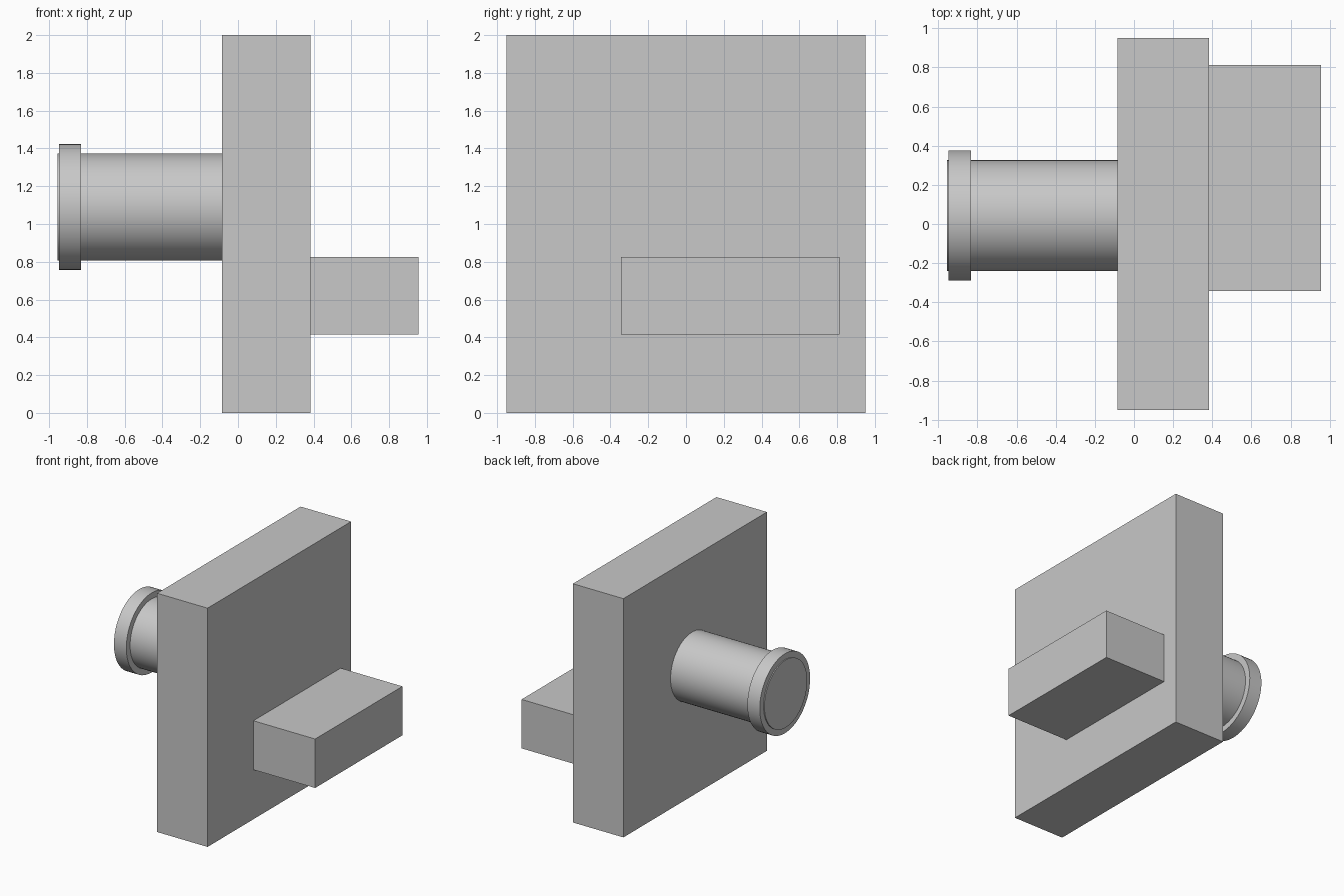
import bpy
import math
from mathutils import Vector

cube = bpy.data.objects.get("Cube")
if cube:
    bpy.data.objects.remove(cube, do_unlink=True)

# Single grey finish
grey = bpy.data.materials.new("light grey")
grey.use_nodes = True
colour = (0.58, 0.58, 0.58, 1)
grey.diffuse_color = colour
grey.node_tree.nodes["Principled BSDF"].inputs["Base Color"].default_value = colour


def add_box(name, low, high):
    low, high = Vector(low), Vector(high)
    bpy.ops.mesh.primitive_cube_add(size=1, location=(low + high) / 2)
    box = bpy.context.object
    box.name = name
    box.scale = high - low
    bpy.ops.object.transform_apply(location=False, rotation=False, scale=True)
    box.data.materials.append(grey)
    return box


def add_rod(name, x_start, x_end, radius):
    """Smooth cylinder along x on the shared knob axis."""
    bpy.ops.mesh.primitive_cylinder_add(
        vertices=64, radius=radius, depth=x_end - x_start,
        location=((x_start + x_end) / 2, 0.043, 1.09),
        rotation=(0, math.pi / 2, 0))
    rod = bpy.context.object
    rod.name = name
    rod.data.materials.append(grey)
    bpy.ops.object.shade_smooth_by_angle(angle=math.radians(30))
    return rod


# Upright plate and the ledge on its left side
add_box("upright_plate", (-0.085, -0.95, 0), (0.383, 0.95, 2))
add_box("side_ledge", (0.383, -0.343, 0.415), (0.955, 0.812, 0.825))

# Round post with a collar near its end
add_rod("round_post", -0.955, -0.085, 0.283)
add_rod("post_collar", -0.947, -0.832, 0.333)
